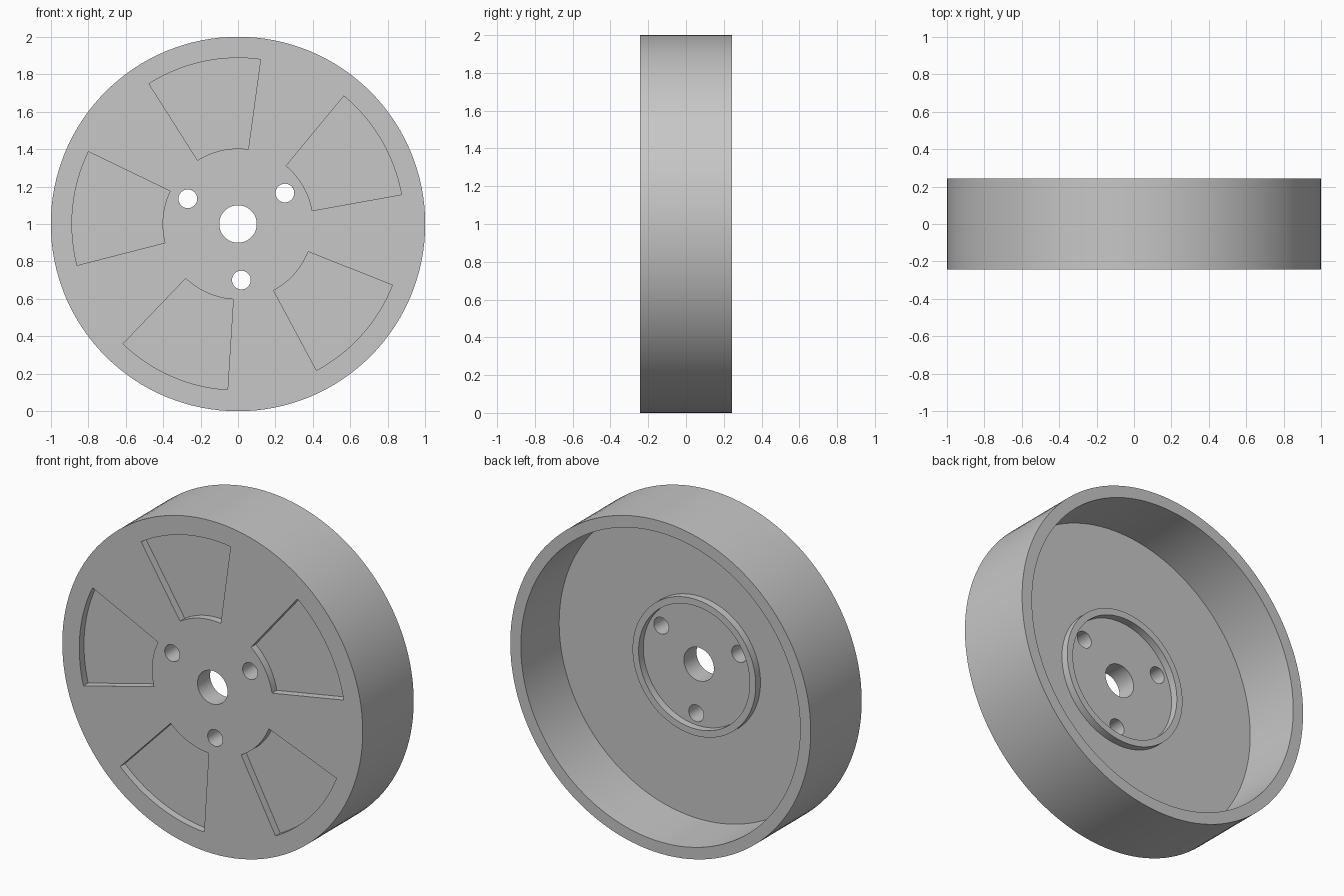
import bpy, bmesh, math
from mathutils import Matrix

cube = bpy.data.objects.get("Cube")
if cube:
    bpy.data.objects.remove(cube, do_unlink=True)

FRONT, BACK = -0.2425, 0.2425
FLOOR = FRONT + 0.12          # back surface of the web
POCKET = 0.045                # depth of the front pockets
SEGMENTS = 128


def add_object(name, bm):
    bmesh.ops.recalc_face_normals(bm, faces=bm.faces)
    mesh = bpy.data.meshes.new(name)
    bm.to_mesh(mesh)
    bm.free()
    obj = bpy.data.objects.new(name, mesh)
    bpy.context.collection.objects.link(obj)
    return obj


def polar(radius, angle, y):
    return (radius * math.cos(angle), y, 1 + radius * math.sin(angle))


# Lathed body: rim wall, web, raised hub ring and centre bore (radius, y)
profile = [(0.1, FRONT), (1, FRONT), (1, BACK), (0.93, BACK), (0.93, FLOOR),
           (0.41, FLOOR), (0.41, FLOOR + 0.045), (0.37, FLOOR + 0.045),
           (0.37, FLOOR), (0.1, FLOOR)]
bm = bmesh.new()
rings = [[bm.verts.new(polar(r, math.tau * i / SEGMENTS, y)) for r, y in profile]
         for i in range(SEGMENTS)]
for i, ring in enumerate(rings):
    following = rings[(i + 1) % SEGMENTS]
    for j in range(len(profile)):
        k = (j + 1) % len(profile)
        bm.faces.new((ring[j], ring[k], following[k], following[j]))
wheel = add_object("wheel_body", bm)

# Cutters: five fan-shaped pockets and three bolt holes
bm = bmesh.new()
for n in range(5):
    start = math.radians(10.2 + 72 * n)
    angles = [start + math.radians(40.2) * i / 16 for i in range(17)]
    outline = [(0.887, a) for a in angles] + [(0.403, a) for a in reversed(angles)]
    face = bm.faces.new([bm.verts.new(polar(r, a, FRONT - 0.1)) for r, a in outline])
    grown = bmesh.ops.extrude_face_region(bm, geom=[face], use_keep_orig=True)
    for v in grown["geom"]:
        if isinstance(v, bmesh.types.BMVert):
            v.co.y = FRONT + POCKET
for n in range(3):
    centre = polar(0.3, math.radians(33.4 + 120 * n), FRONT)
    bmesh.ops.create_cone(
        bm, cap_ends=True, segments=40, radius1=0.05, radius2=0.05, depth=0.6,
        matrix=Matrix.Translation(centre) @ Matrix.Rotation(math.pi / 2, 4, 'X'))
cutter = add_object("pocket_and_bolt_cutter", bm)
cutter.hide_render = True

# Cut the openings, then drop the cutter
cut = wheel.modifiers.new("openings", 'BOOLEAN')
cut.operation = 'DIFFERENCE'
cut.solver = 'EXACT'
cut.object = cutter
bpy.ops.object.select_all(action='DESELECT')
bpy.context.view_layer.objects.active = wheel
wheel.select_set(True)
bpy.ops.object.modifier_apply(modifier=cut.name)
bpy.data.objects.remove(cutter, do_unlink=True)
bpy.ops.object.shade_smooth_by_angle(angle=math.radians(30))

# Plain grey finish
grey = bpy.data.materials.new("light_grey")
grey.use_nodes = True
colour = (0.57, 0.57, 0.57, 1)
grey.diffuse_color = colour
grey.node_tree.nodes["Principled BSDF"].inputs["Base Color"].default_value = colour
wheel.data.materials.clear()
wheel.data.materials.append(grey)
